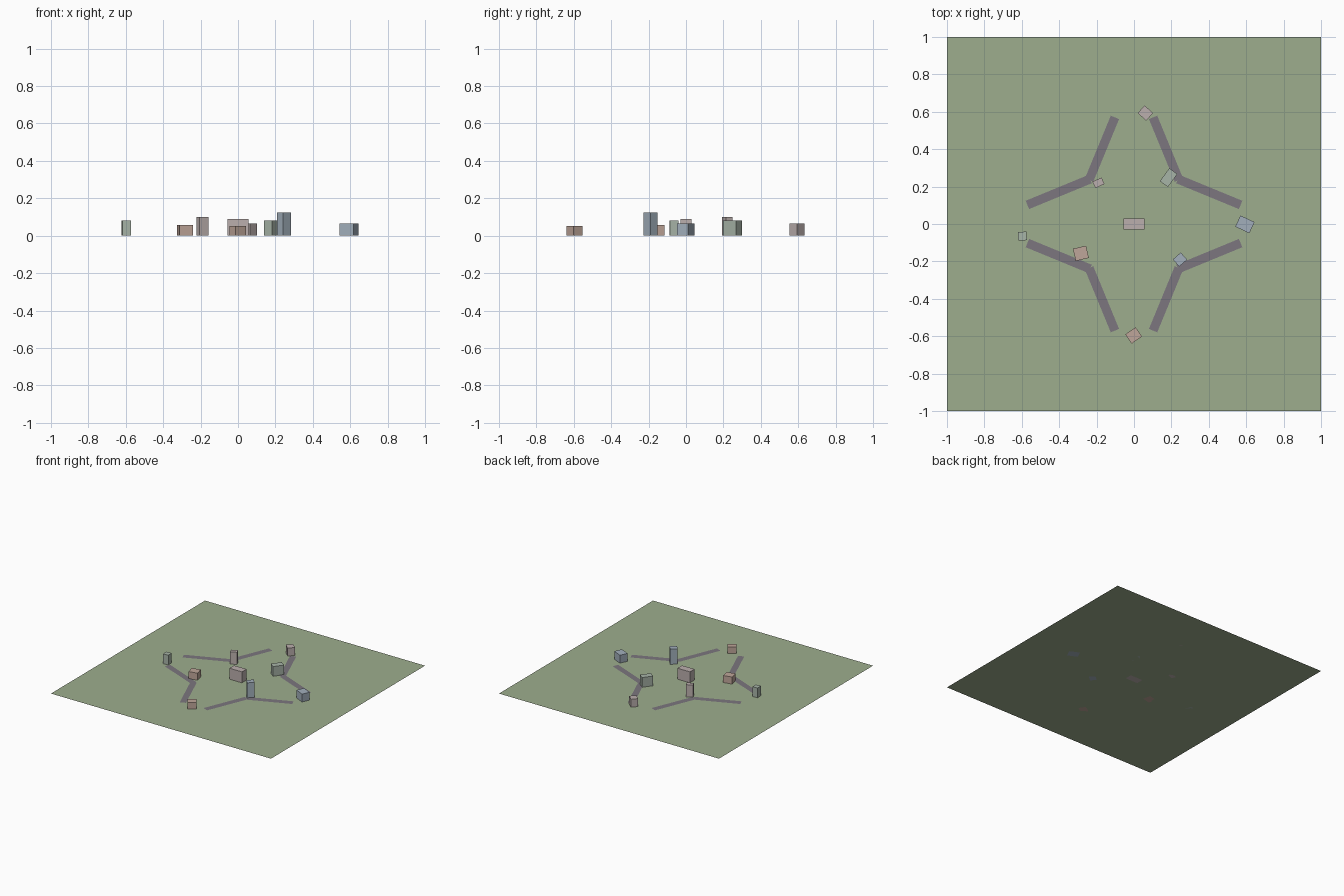
import bpy
from math import cos, sin, radians, atan2, hypot

if "Cube" in bpy.data.objects:
    bpy.data.objects.remove(bpy.data.objects["Cube"])


def material(name, rgb):
    m = bpy.data.materials.new(name)
    m.diffuse_color = (*rgb, 1)
    m.use_nodes = True
    m.node_tree.nodes["Principled BSDF"].inputs["Base Color"].default_value = m.diffuse_color
    return m


GREEN = material("grass", (0.34, 0.42, 0.27))
ASPHALT = material("asphalt", (0.20, 0.18, 0.21))
PINK = material("rose_stone", (0.50, 0.43, 0.42))
TAN = material("tan_plaster", (0.52, 0.38, 0.32))
BLUE = material("blue_plaster", (0.36, 0.43, 0.50))
SAGE = material("sage_plaster", (0.39, 0.46, 0.39))


def plane(name, x, y, z, w, d, angle, mat):
    bpy.ops.mesh.primitive_plane_add(size=1, location=(x, y, z), rotation=(0, 0, angle))
    ob = bpy.context.object
    ob.name = name
    ob.scale = (w, d, 1)
    ob.data.materials.append(mat)


def block(name, x, y, w, d, h, degrees, mat):
    bpy.ops.mesh.primitive_cube_add(size=1, location=(x, y, h / 2),
                                    rotation=(0, 0, radians(degrees)))
    ob = bpy.context.object
    ob.name = name
    ob.scale = (w, d, h)
    ob.data.materials.append(mat)


# lawn
plane("lawn", 0, 0, 0, 2, 2, 0, GREEN)

# bent roads, mirrored into all four quadrants
for sx in (1, -1):
    for sy in (1, -1):
        for (x0, y0), (x1, y1) in (((0.57, 0.102), (0.235, 0.24)),
                                   ((0.102, 0.57), (0.24, 0.235))):
            dx, dy = sx * (x1 - x0), sy * (y1 - y0)
            plane("road", sx * (x0 + x1) / 2, sy * (y0 + y1) / 2, 0.002,
                  hypot(dx, dy), 0.048, atan2(dy, dx), ASPHALT)

# buildings: x, y, width, depth, height, turn
block("central_hall", 0, 0, 0.113, 0.06, 0.09, 0, PINK)
block("east_house", 0.593, -0.002, 0.083, 0.066, 0.065, -25, BLUE)
block("north_house", 0.061, 0.593, 0.061, 0.055, 0.065, -42, PINK)
block("west_house", -0.597, -0.065, 0.046, 0.046, 0.08, 4, SAGE)
block("south_house", -0.002, -0.596, 0.067, 0.06, 0.053, 35, TAN)
block("northwest_tower", -0.19, 0.22, 0.053, 0.038, 0.1, 25, PINK)
block("northeast_house", 0.185, 0.248, 0.086, 0.053, 0.08, 54, SAGE)
block("southwest_house", -0.284, -0.157, 0.072, 0.067, 0.058, 13, TAN)
block("southeast_tower", 0.246, -0.19, 0.056, 0.051, 0.125, 41, BLUE)
